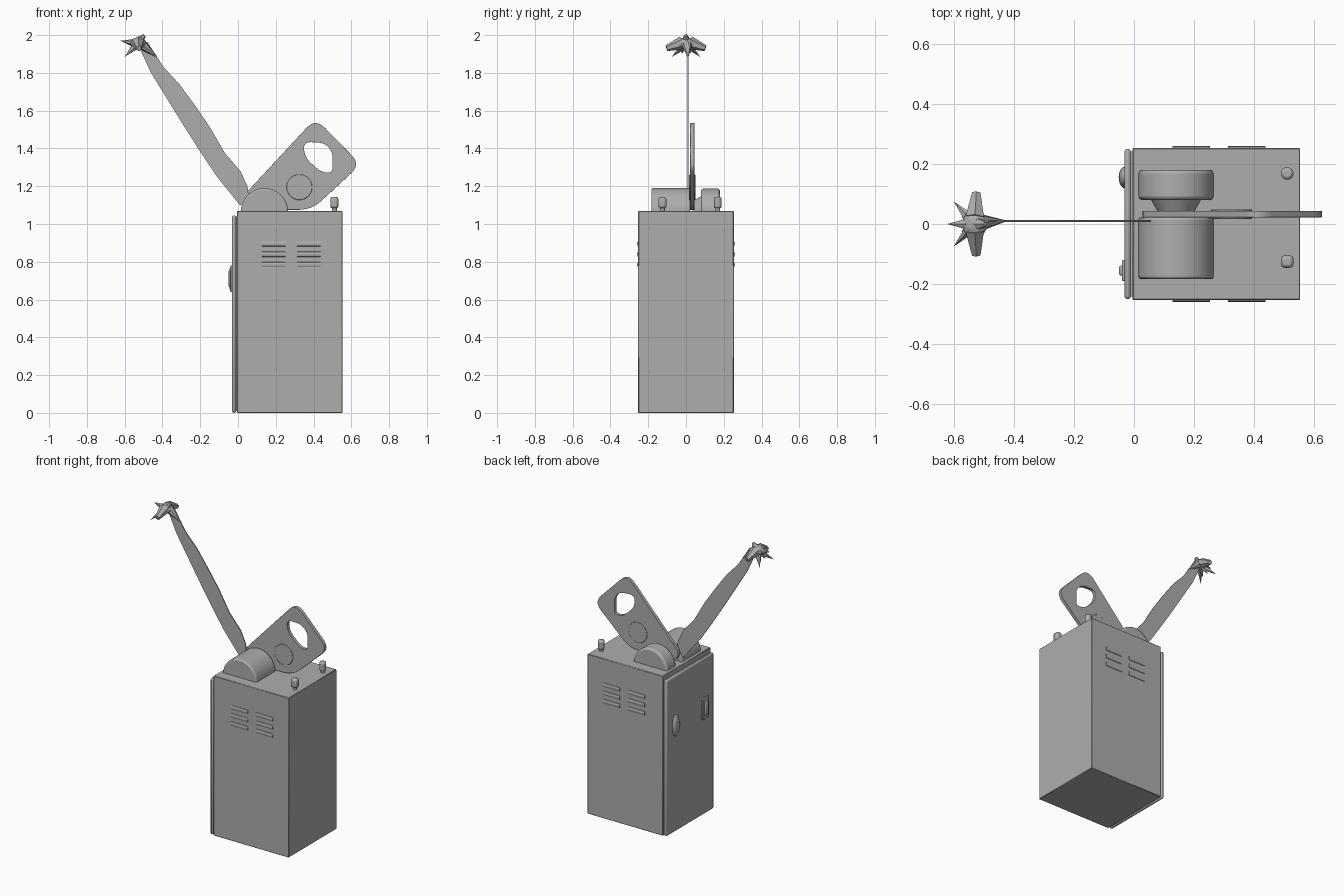
import bpy, bmesh
from math import radians
from mathutils import Vector

cube = bpy.data.objects.get("Cube")
if cube:
    bpy.data.objects.remove(cube, do_unlink=True)

grey = bpy.data.materials.new("plain grey")
grey.use_nodes = True
tone = (0.42, 0.42, 0.42, 1)
grey.diffuse_color = tone
grey.node_tree.nodes["Principled BSDF"].inputs["Base Color"].default_value = tone


def finish(obj, name, bevel=0, segments=2, smooth=True):
    """Name, colour, bevel and shade a part."""
    obj.name = name
    obj.data.materials.clear()
    obj.data.materials.append(grey)
    bpy.ops.object.select_all(action='DESELECT')
    obj.select_set(True)
    bpy.context.view_layer.objects.active = obj
    bpy.ops.object.transform_apply(location=False, rotation=True, scale=True)
    if bevel:
        mod = obj.modifiers.new("rounded edges", 'BEVEL')
        mod.width, mod.segments = bevel, segments
        mod.limit_method = 'ANGLE'
    if smooth:
        bpy.ops.object.shade_smooth_by_angle(angle=radians(35))
    return obj


def box(name, low, high, bevel=0, segments=2):
    low, high = Vector(low), Vector(high)
    bpy.ops.mesh.primitive_cube_add(size=1, location=(low + high) / 2)
    obj = bpy.context.object
    obj.scale = high - low
    return finish(obj, name, bevel, segments)


def cone(name, start, end, r1, r2, sides=32, bevel=0, smooth=True):
    """Cylinder, cone or spike running from start to end."""
    start, end = Vector(start), Vector(end)
    axis = end - start
    bpy.ops.mesh.primitive_cone_add(vertices=sides, radius1=r1, radius2=r2,
                                    depth=axis.length, location=(start + end) / 2)
    obj = bpy.context.object
    obj.rotation_euler = axis.to_track_quat('Z', 'Y').to_euler()
    return finish(obj, name, bevel, 2, smooth)


def rounded(points, radius, steps=6):
    """Round every corner of an outline with a short curve."""
    out = []
    for i, p in enumerate(points):
        p = Vector(p)
        a, b = Vector(points[i - 1]), Vector(points[(i + 1) % len(points)])
        r = min(radius, (a - p).length * 0.48, (b - p).length * 0.48)
        a, b = p + (a - p).normalized() * r, p + (b - p).normalized() * r
        for s in range(steps + 1):
            t = s / steps
            out.append(a * (1 - t) ** 2 + p * 2 * t * (1 - t) + b * t ** 2)
    return out


def sheet(name, outlines, y, thickness, bevel=0):
    """Upright flat plate from x-z outlines; later outlines are holes."""
    curve = bpy.data.curves.new(name, 'CURVE')
    curve.dimensions, curve.fill_mode = '2D', 'BOTH'
    curve.extrude = thickness / 2
    for outline in outlines:
        spline = curve.splines.new('POLY')
        spline.points.add(len(outline) - 1)
        for point, co in zip(spline.points, outline):
            point.co = (co[0], co[1], 0, 1)
        spline.use_cyclic_u = True
    obj = bpy.data.objects.new(name, curve)
    bpy.context.collection.objects.link(obj)
    obj.location.y = y
    obj.rotation_euler.x = radians(90)
    bpy.ops.object.select_all(action='DESELECT')
    obj.select_set(True)
    bpy.context.view_layer.objects.active = obj
    bpy.ops.object.convert(target='MESH')
    obj = bpy.context.object
    bm = bmesh.new()
    bm.from_mesh(obj.data)
    bmesh.ops.remove_doubles(bm, verts=bm.verts, dist=0.0001)
    bm.to_mesh(obj.data)
    bm.free()
    return finish(obj, name, bevel)


# Cabinet with a separate door on its side
box("cabinet", (-0.005, -0.253, 0), (0.553, 0.253, 1.07), 0.003, 1)
box("door_seal", (-0.012, -0.242, 0.01), (0, 0.242, 1.04))
box("door", (-0.032, -0.25, 0), (-0.01, 0.25, 1.045), 0.01)

# Door fittings: an oval knob and a latch
bpy.ops.mesh.primitive_uv_sphere_add(segments=20, ring_count=12, location=(-0.03, 0.155, 0.71))
bpy.context.object.scale = (0.021, 0.036, 0.072)
finish(bpy.context.object, "door_oval_handle")
box("door_latch_base", (-0.04, -0.19, 0.64), (-0.03, -0.12, 0.78), 0.004)
box("door_latch", (-0.05, -0.172, 0.665), (-0.035, -0.138, 0.755), 0.007)

# Louvres on both broad sides
for side, label in ((-1, "front"), (1, "back")):
    for x in (0.19, 0.375):
        for z in (0.895, 0.84, 0.785):
            bpy.ops.mesh.primitive_cylinder_add(vertices=12, radius=1, depth=0.125,
                                                location=(x, side * 0.252, z))
            slat = bpy.context.object
            slat.rotation_euler.y = radians(90)
            slat.scale = (0.014, 0.007, 1)
            finish(slat, label + "_louvre")

# Half-sunk drums on the roof and the hub joining them
cone("front_drum", (0.14, -0.183, 1.065), (0.14, 0.022, 1.065), 0.125, 0.125, 48, 0.008)
cone("back_drum", (0.14, 0.08, 1.062), (0.14, 0.18, 1.062), 0.125, 0.125, 48, 0.012)
cone("drum_hub", (0.14, 0.04, 1.065), (0.14, 0.085, 1.065), 0.06, 0.085)

# Slanted plate with a grip hole and a shallow round boss
outline = rounded([(0.02, 1.14), (0.41, 1.56), (0.65, 1.315), (0.39, 1.075), (0.05, 1.075)], 0.07)
hole = rounded([(0.345, 1.435), (0.455, 1.43), (0.5, 1.385), (0.5, 1.27),
                (0.44, 1.275), (0.355, 1.35)], 0.045)
sheet("lever_plate", [outline, hole], 0.033, 0.022, 0.003)
cone("plate_boss", (0.325, 0.017, 1.195), (0.325, 0.049, 1.195), 0.068, 0.068, 32, 0.003)

# Thin wavy arm
sheet("arm", [[(-0.52, 1.93), (-0.463, 1.805), (-0.378, 1.667), (-0.283, 1.513),
               (-0.198, 1.38), (-0.114, 1.254), (0.01, 1.1), (0.06, 1.12),
               (0.05, 1.2), (0.013, 1.28), (-0.07, 1.376), (-0.146, 1.508),
               (-0.225, 1.624), (-0.31, 1.74), (-0.394, 1.83), (-0.48, 1.965)]], 0.01, 0.006)

# Spiky claw at the arm's end
bpy.ops.mesh.primitive_ico_sphere_add(subdivisions=2, radius=1, location=(-0.53, 0, 1.957))
bpy.context.object.scale = (0.042, 0.05, 0.032)
finish(bpy.context.object, "claw_palm", smooth=False)
heart = (-0.53, 0, 1.955)
cone("claw_wrist", (-0.515, 0.005, 1.955), (-0.43, 0.01, 1.885), 0.03, 0.003, 8)
cone("claw_front_point", heart, (-0.622, 0, 1.97), 0.028, 0, 6, smooth=False)
cone("claw_crown", (-0.53, 0, 1.96), (-0.495, 0, 2.0), 0.03, 0.008, 6, smooth=False)
for side, label in ((-1, "right"), (1, "left")):
    cone(label + "_claw_wing", (-0.53, side * 0.02, 1.96), (-0.525, side * 0.103, 1.93),
         0.035, 0.016, 6, smooth=False)
    cone(label + "_claw_lower_point", heart, (-0.6, side * 0.075, 1.885), 0.025, 0, 6, smooth=False)
    cone(label + "_claw_inner_point", heart, (-0.575, side * 0.025, 1.9), 0.02, 0, 6, smooth=False)

# Two roof knobs on short necks
for y, sides, label in ((-0.125, 4, "front"), (0.168, 16, "back")):
    cone(label + "_knob_neck", (0.51, y, 1.065), (0.51, y, 1.1), 0.013, 0.013, 12)
    if sides == 4:
        box(label + "_knob", (0.489, y - 0.021, 1.083), (0.531, y + 0.021, 1.143), 0.012)
    else:
        cone(label + "_knob", (0.51, y, 1.083), (0.51, y, 1.143), 0.021, 0.021, sides, 0.01)
